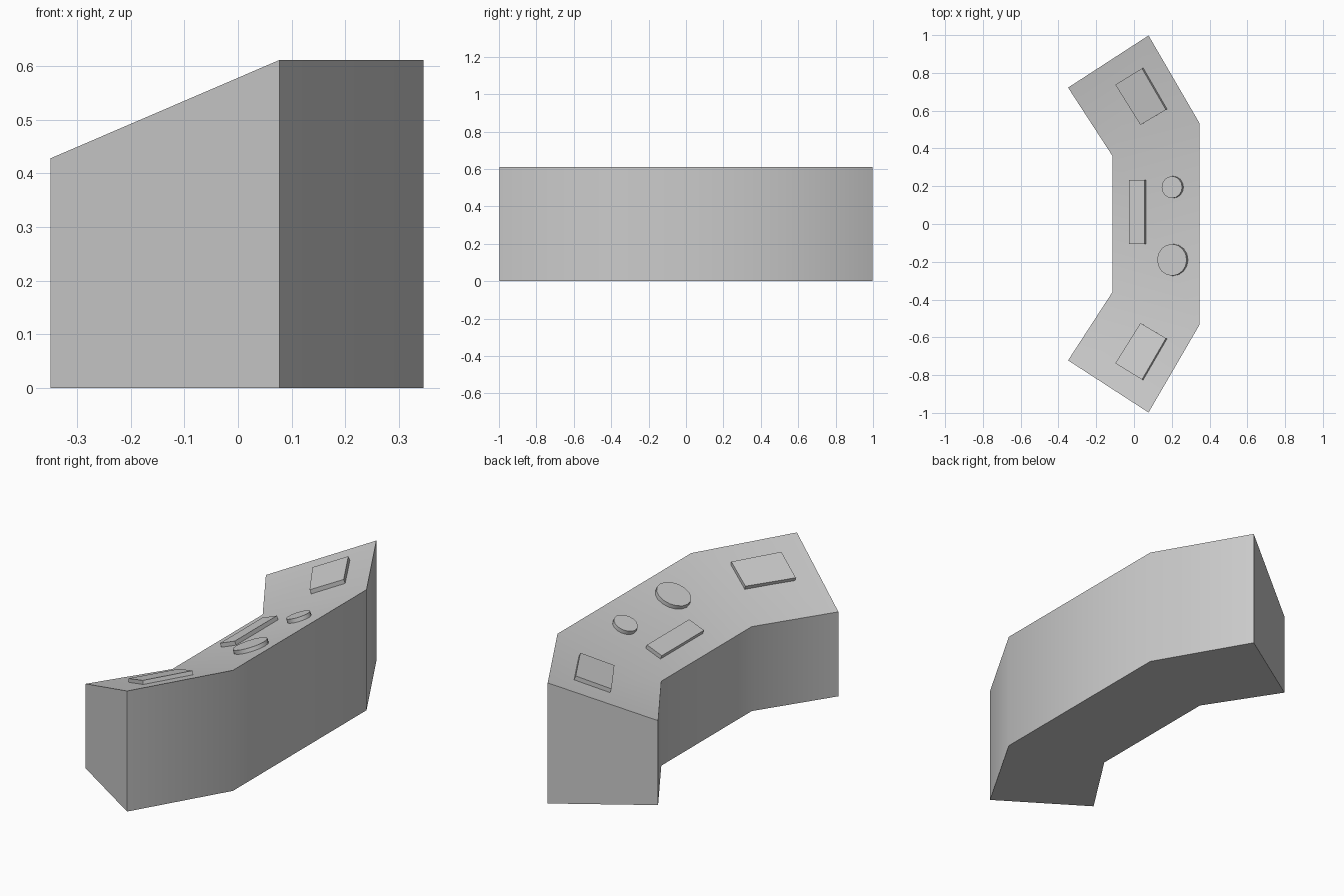
import bpy, bmesh, math
from mathutils import Vector, geometry

if "Cube" in bpy.data.objects:
    bpy.data.objects.remove(bpy.data.objects["Cube"])

LOW, HIGH, THICK = 0.428, 0.611, 0.02
# Half plan of the console: the outer edge is high, the inner edge is low
OUT_END, OUT_MID = (0.077, 0.998), (0.346, 0.535)
IN_MID, IN_END = (-0.115, 0.362), (-0.349, 0.722)


def prism(name, bottom, top, quads=None):
    bm = bmesh.new()
    b = [bm.verts.new(v) for v in bottom]
    t = [bm.verts.new(v) for v in top]
    n = len(b)
    for ring in (quads or [range(n)]):
        bm.faces.new([b[i] for i in ring])
        bm.faces.new([t[i] for i in ring])
    for i in range(n):
        j = (i + 1) % n
        bm.faces.new((b[i], b[j], t[j], t[i]))
    bmesh.ops.recalc_face_normals(bm, faces=bm.faces)
    mesh = bpy.data.meshes.new(name)
    bm.to_mesh(mesh)
    bm.free()
    ob = bpy.data.objects.new(name, mesh)
    bpy.context.collection.objects.link(ob)
    bpy.context.view_layer.objects.active = ob
    ob.select_set(True)
    bpy.ops.object.shade_smooth_by_angle(angle=math.radians(40))
    ob.select_set(False)
    return ob


def panel(name, plan, plane):
    """Thin plate lying on the sloped plane through three points."""
    a, b, c = (Vector(p) for p in plane)
    n = (b - a).cross(c - a).normalized()
    if n.z < 0:
        n = -n
    base = [geometry.intersect_line_plane(Vector((x, y, 0)), Vector((x, y, 1)), a, n)
            for x, y in plan]
    prism(name, [p - n * 0.006 for p in base], [p + n * THICK for p in base])


def flip(p):
    return (p[0], -p[1])


# Console body: three angled bays with a sloping top
half = [IN_MID, IN_END, OUT_END, OUT_MID]
plan = half + [flip(p) for p in reversed(half)]
heights = [LOW, LOW, HIGH, HIGH, HIGH, HIGH, LOW, LOW]
prism("console_body", [(x, y, 0) for x, y in plan],
      [(x, y, z) for (x, y), z in zip(plan, heights)],
      quads=[(0, 1, 2, 3), (0, 3, 4, 7), (4, 5, 6, 7)])

# Screens on the wings
inner = ((IN_MID[0] + IN_END[0]) / 2, (IN_MID[1] + IN_END[1]) / 2)
screen = [(-0.093, 0.741), (0.048, 0.827), (0.175, 0.608), (0.04, 0.528)]
for side, name in ((1, "back_screen"), (-1, "front_screen")):
    panel(name, [(x, y * side) for x, y in screen],
          [(OUT_END[0], OUT_END[1] * side, HIGH),
           (OUT_MID[0], OUT_MID[1] * side, HIGH),
           (inner[0], inner[1] * side, LOW)])

# Keyboard bar and round dials on the centre bay
centre = [(IN_MID[0], 0, LOW), (OUT_MID[0], 0, HIGH), (OUT_MID[0], 0.5, HIGH)]
panel("keyboard_bar", [(-0.02, -0.105), (0.063, -0.105), (0.063, 0.233), (-0.02, 0.233)], centre)
tilt = math.cos(math.atan2(HIGH - LOW, OUT_MID[0] - IN_MID[0]))
for name, y, r in (("small_dial", 0.195, 0.058), ("large_dial", -0.19, 0.084)):
    ring = [2 * math.pi * i / 16 for i in range(16)]
    panel(name, [(0.208 + r * tilt * math.cos(a), y + r * math.sin(a)) for a in ring], centre)
